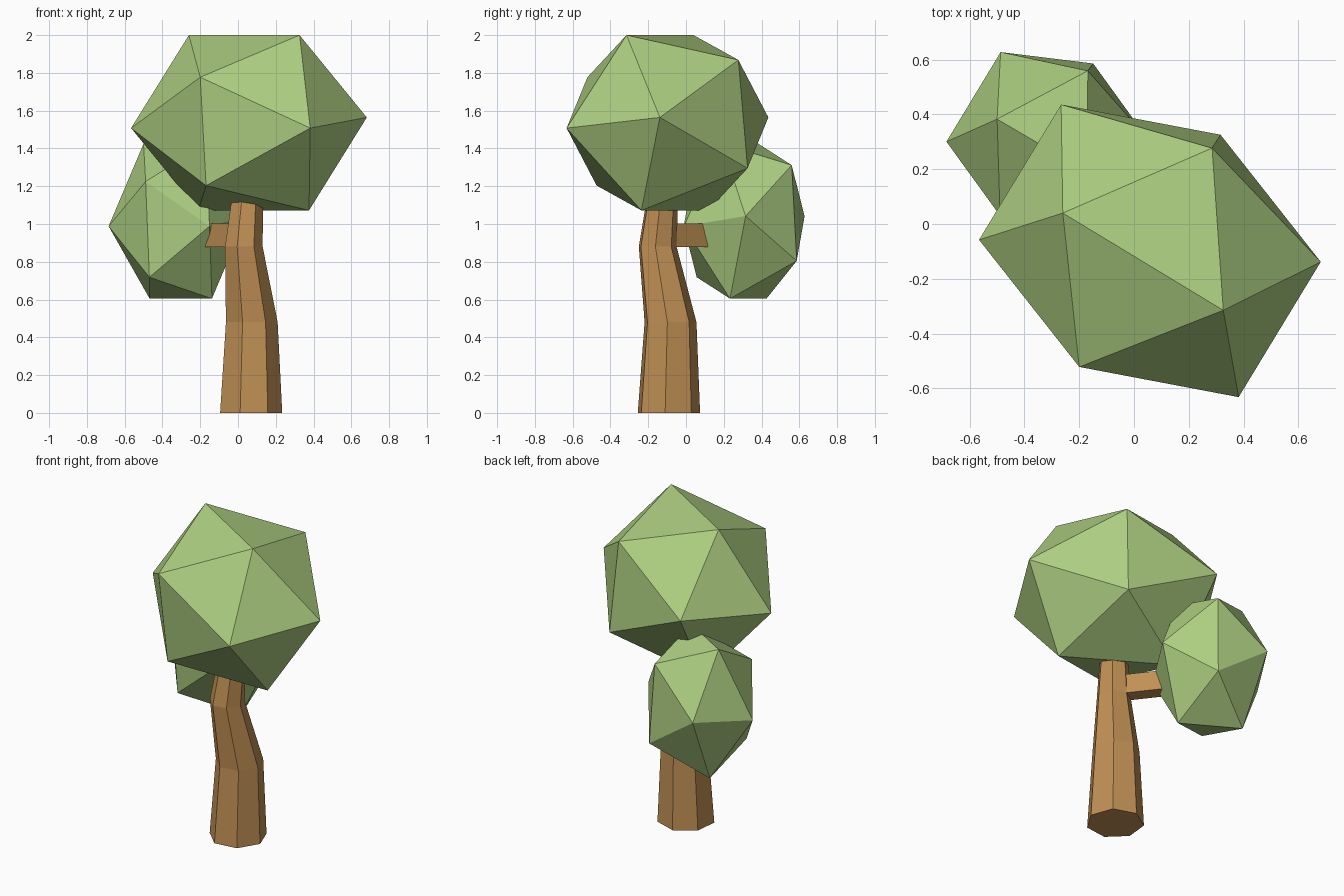
import bpy, bmesh
from math import radians, cos, sin, tau
from mathutils import Matrix, Vector

if "Cube" in bpy.data.objects:
    bpy.data.objects.remove(bpy.data.objects["Cube"])


def material(name, rgb):
    m = bpy.data.materials.new(name)
    m.diffuse_color = (*rgb, 1)
    m.use_nodes = True
    m.node_tree.nodes["Principled BSDF"].inputs["Base Color"].default_value = m.diffuse_color
    return m


LEAF = material("leaf_green", (0.42, 0.62, 0.22))
BARK = material("bark_brown", (0.53, 0.28, 0.09))


def finish(bm, name, mat):
    bmesh.ops.recalc_face_normals(bm, faces=bm.faces[:])
    mesh = bpy.data.meshes.new(name)
    bm.to_mesh(mesh)
    bm.free()
    mesh.materials.append(mat)
    ob = bpy.data.objects.new(name, mesh)
    bpy.context.collection.objects.link(ob)
    return ob


def foliage(name, center, a, b, c):
    """Icosahedron stretched so one of its faces has corners a, b, c (relative to center)."""
    bm = bmesh.new()
    bmesh.ops.create_icosphere(bm, subdivisions=1, radius=1)
    bm.faces.ensure_lookup_table()
    src = Matrix([v.co for v in bm.faces[0].verts]).transposed()
    dst = Matrix((a, b, c)).transposed()
    m = dst @ src.inverted()
    for v in bm.verts:
        v.co = m @ v.co + Vector(center)
    return finish(bm, name, LEAF)


def loft(name, rings, sides, start):
    """Closed tube through (x, y, z, radius) rings."""
    bm = bmesh.new()
    loops = [[bm.verts.new((x + r * cos(start + tau * i / sides),
                            y + r * sin(start + tau * i / sides), z))
              for i in range(sides)] for x, y, z, r in rings]
    for lo, hi in zip(loops, loops[1:]):
        for i in range(sides):
            j = (i + 1) % sides
            bm.faces.new((lo[i], lo[j], hi[j], hi[i]))
    bm.faces.new(loops[0][::-1])
    bm.faces.new(loops[-1])
    return finish(bm, name, BARK)


def beam(name, p, q, width, height):
    """Square-cut bar from p to q."""
    p, q = Vector(p), Vector(q)
    bm = bmesh.new()
    bmesh.ops.create_cube(bm, size=1)
    m = (Matrix.Translation((p + q) / 2) @ (q - p).to_track_quat('X', 'Z').to_matrix().to_4x4()
         @ Matrix.Diagonal(((q - p).length, width, height, 1)))
    bm.transform(m)
    return finish(bm, name, BARK)


# Seven-sided bent trunk, its top buried in the crown
loft("trunk", [(0.065, -0.094, 0, 0.17), (0.069, -0.085, 0.48, 0.1415),
               (0.028, -0.152, 0.88, 0.103), (0.06, -0.11, 1.3, 0.074)], 7, radians(-57))

# Side branch reaching into the small foliage clump
beam("branch", (0.03, -0.145, 0.94), (-0.25, 0.22, 0.94), 0.09, 0.124)

# Foliage clumps
foliage("crown", (0.058, -0.098, 1.536),
        (-0.318, 0.138, 0.464), (0.268, -0.217, 0.464), (-0.258, -0.424, 0.241))
foliage("side_foliage", (-0.319, 0.308, 1.015),
        (-0.181, 0.075, 0.41), (0.149, -0.118, 0.41), (-0.17, -0.278, 0.21))
